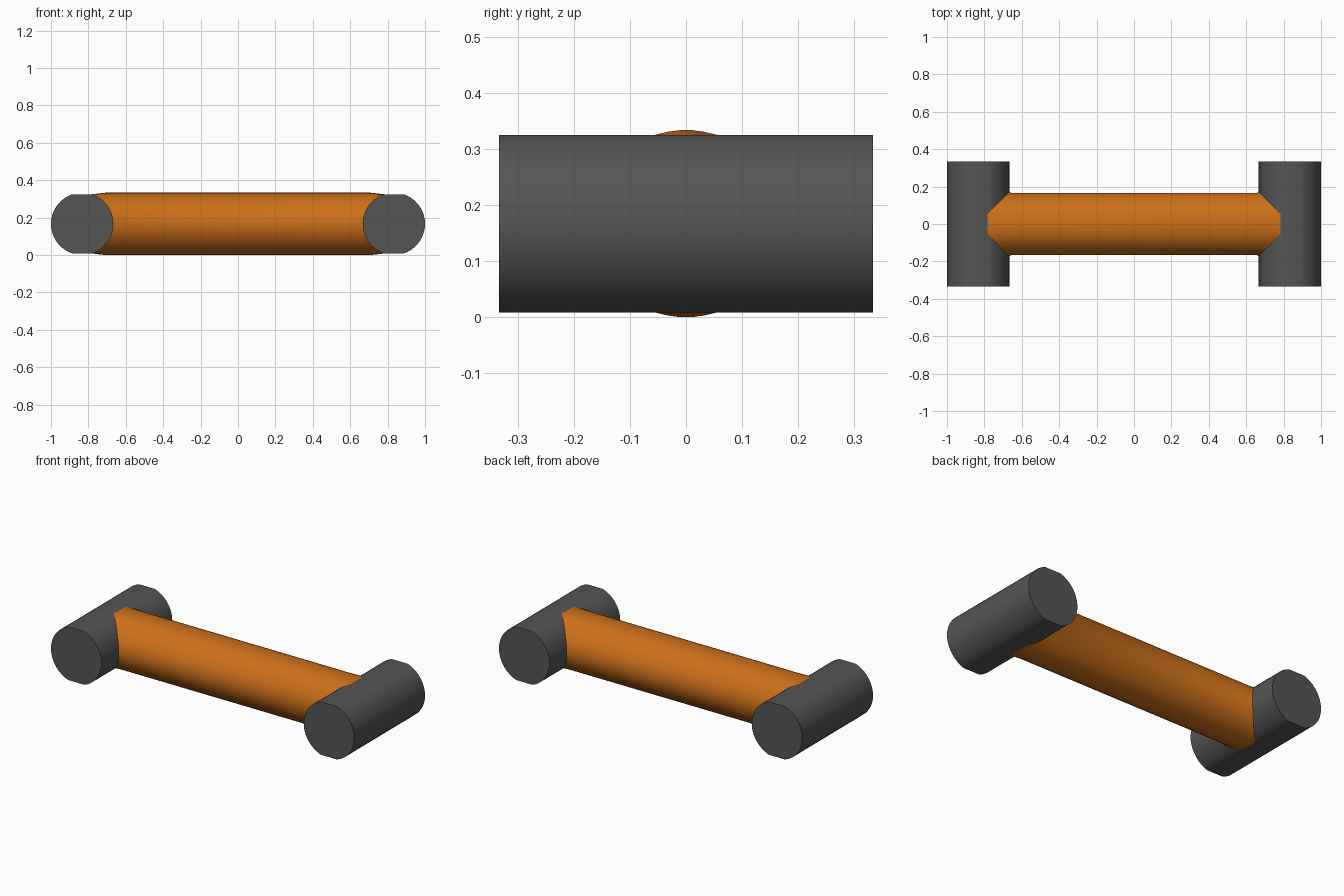
import bpy, bmesh
from math import sin, cos, pi, sqrt, radians

if "Cube" in bpy.data.objects:
    bpy.data.objects.remove(bpy.data.objects["Cube"])

R = 1 / 6        # tube radius
CX = 1 - R       # end roller centre in x
FLAT = R * cos(radians(18.5))   # half height of the flattened rollers


def material(name, rgb):
    m = bpy.data.materials.new(name)
    m.diffuse_color = (*rgb, 1)
    m.use_nodes = True
    m.node_tree.nodes["Principled BSDF"].inputs["Base Color"].default_value = m.diffuse_color
    return m


def loft(name, rings, mat, caps):
    """Skin a list of equally long closed rings."""
    bm = bmesh.new()
    vr = [[bm.verts.new(p) for p in ring] for ring in rings]
    n = len(vr[0])
    for a, b in zip(vr, vr[1:]):
        for i in range(n):
            j = (i + 1) % n
            bm.faces.new((a[i], a[j], b[j], b[i]))
    if caps:
        bm.faces.new(vr[0])
        bm.faces.new(vr[-1])
    bmesh.ops.recalc_face_normals(bm, faces=bm.faces[:])
    me = bpy.data.meshes.new(name)
    bm.to_mesh(me)
    bm.free()
    me.materials.append(mat)
    ob = bpy.data.objects.new(name, me)
    bpy.context.collection.objects.link(ob)
    bpy.ops.object.select_all(action='DESELECT')
    ob.select_set(True)
    bpy.context.view_layer.objects.active = ob
    bpy.ops.object.shade_smooth_by_angle(angle=radians(30))
    return ob


grey = material("dark_grey", (0.09, 0.09, 0.09))
orange = material("orange", (0.6, 0.16, 0.01))

# End rollers: round sides, flat strip along top and bottom
SEG = 18
arc = [radians(-71.5 + 143 * i / SEG) for i in range(SEG + 1)]
profile = [(R * cos(a), R * sin(a)) for a in arc]
profile += [(-x, -z) for x, z in profile]
for side, name in ((-1, "left_roller"), (1, "right_roller")):
    loft(name, [[(side * CX + x, y, R + z) for x, z in profile]
                for y in (-1 / 3, 1 / 3)], grey, True)

# Connecting tube: saddle ends that flare slightly where they meet the rollers
N = 48
seat, start = [], []
for i in range(N):
    t = 2 * pi * (i + 0.5) / N
    y, z = R * sin(t), R * cos(t) / cos(pi / N)
    zs = max(-FLAT, min(FLAT, z))
    xs = CX - sqrt(R * R - zs * zs)
    seat.append((xs + 0.002, y * 1.04, R + zs))
    start.append((xs - 0.012 - 0.06 * abs(cos(t)) ** 4, y, R + z))


def mirrored(ring):
    return [(-x, y, z) for x, y, z in ring]


loft("connecting_tube", [mirrored(seat), mirrored(start), start, seat], orange, False)
